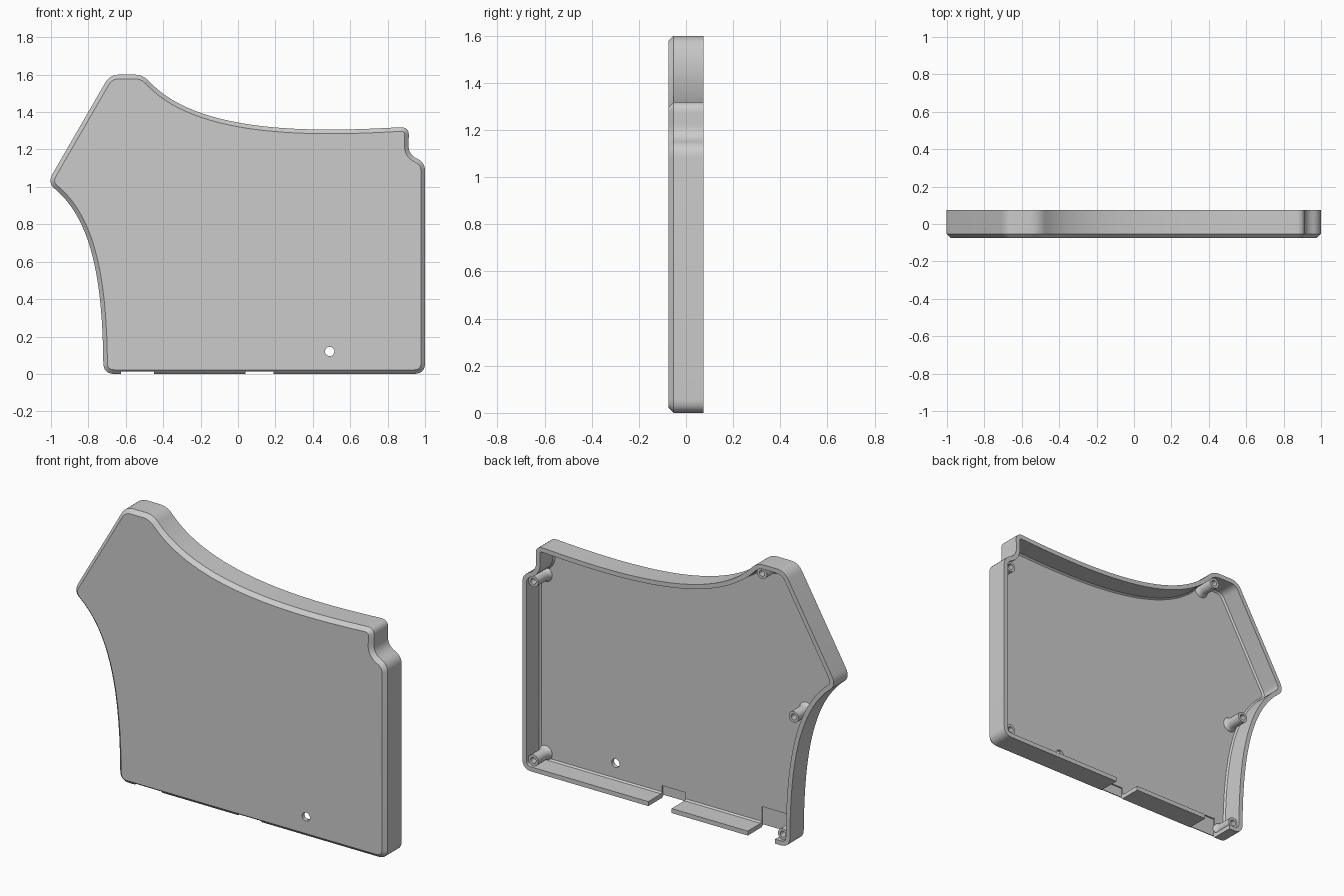
import bpy, bmesh, math
from mathutils import Vector, Matrix

cube = bpy.data.objects.get("Cube")
if cube:
    bpy.data.objects.remove(cube, do_unlink=True)

grey = bpy.data.materials.new("light_grey")
grey.use_nodes = True
grey.diffuse_color = (0.6, 0.6, 0.6, 1)
grey.node_tree.nodes["Principled BSDF"].inputs["Base Color"].default_value = (0.6, 0.6, 0.6, 1)

FRONT, BACK, FLOOR = -0.075, 0.075, -0.053


def make_object(name, bm):
    bmesh.ops.recalc_face_normals(bm, faces=bm.faces)
    mesh = bpy.data.meshes.new(name)
    bm.to_mesh(mesh)
    bm.free()
    mesh.materials.append(grey)
    obj = bpy.data.objects.new(name, mesh)
    bpy.context.collection.objects.link(obj)
    return obj


def activate(obj):
    bpy.ops.object.select_all(action='DESELECT')
    obj.select_set(True)
    bpy.context.view_layer.objects.active = obj


def smooth(obj):
    activate(obj)
    bpy.ops.object.shade_smooth_by_angle(angle=math.radians(30))


def cubic(a, b, c, d, t0, t1, steps=28):
    pts = []
    for i in range(steps + 1):
        t = t0 + (t1 - t0) * i / steps
        u = 1 - t
        pts.append(a * u**3 + b * 3 * u * u * t + c * 3 * u * t * t + d * t**3)
    return pts


def blend(a, p, b, steps=8):
    """Rounded corner from a to b around p, end points left out."""
    ts = [i / steps for i in range(1, steps)]
    return [a * (1 - t)**2 + p * 2 * t * (1 - t) + b * t * t for t in ts]


def toward(p, q, d):
    return p + (q - p).normalized() * d


# Outline in x and z, counter-clockwise from the bottom left corner
base_l, base_r = Vector((-0.72, 0)), Vector((1, 0))
step_low, step_in = Vector((1, 1.13)), Vector((0.91, 1.175))
top_r, top_mid = Vector((0.915, 1.322)), Vector((-0.505, 1.6))
top_l, tip = Vector((-0.685, 1.6)), Vector((-1.02, 1.02))
top_curve = cubic(top_r, Vector((0.35, 1.285)), Vector((-0.27, 1.29)), top_mid, 0.03, 0.955)
side_curve = cubic(tip, Vector((-0.78, 0.86)), Vector((-0.72, 0.5)), base_l, 0.06, 0.96)


def straight_corner(prev, p, nxt, d):
    a, b = toward(p, prev, d), toward(p, nxt, d)
    return [a] + blend(a, p, b) + [b]


def curve_start(prev, p, curve, d):
    a = toward(p, prev, d)
    return [a] + blend(a, p, curve[0]) + curve


def curve_end(curve, p, nxt, d):
    b = toward(p, nxt, d)
    return blend(curve[-1], p, b) + [b]


outline = curve_end(side_curve, base_l, base_r, 0.06)
outline += straight_corner(base_l, base_r, step_low, 0.06)
outline += straight_corner(base_r, step_low, step_in, 0.045)
outline += straight_corner(step_low, step_in, top_r, 0.05)
outline += curve_start(step_in, top_r, top_curve, 0.05)
outline += curve_end(top_curve, top_mid, top_l, 0.05)
outline += straight_corner(top_mid, top_l, tip, 0.05)
outline += curve_start(top_l, tip, side_curve, 0.06)


def inset(points, d):
    result = []
    for i, p in enumerate(points):
        e1 = (p - points[i - 1]).normalized()
        e2 = (points[(i + 1) % len(points)] - p).normalized()
        n = Vector((-(e1 + e2).y, (e1 + e2).x)).normalized()
        result.append(p + n * d / max(0.5, n.dot(Vector((-e1.y, e1.x)))))
    return result


# Open-backed tray: chamfered front, side wall, rim, inner wall, floor
bm = bmesh.new()
rings = []
for depth, y in [(0.022, FRONT), (0, FLOOR), (0, BACK), (0.026, BACK), (0.026, -0.043), (0.034, FLOOR)]:
    rings.append([bm.verts.new((p.x, y, p.y)) for p in inset(outline, depth)])
for r1, r2 in zip(rings, rings[1:]):
    for i in range(len(r1)):
        j = (i + 1) % len(r1)
        bm.faces.new((r1[i], r1[j], r2[j], r2[i]))
bm.faces.new(rings[0])
bm.faces.new(rings[-1])
case = make_object("case_shell", bm)


def cut(bm):
    cutter = make_object("cutter", bm)
    cutter.hide_render = True
    mod = case.modifiers.new("cut", 'BOOLEAN')
    mod.operation, mod.solver, mod.object = 'DIFFERENCE', 'EXACT', cutter
    activate(case)
    bpy.ops.object.modifier_apply(modifier=mod.name)
    bpy.data.objects.remove(cutter, do_unlink=True)


def cut_box(x0, x1, y0, y1, z0, z1):
    bm = bmesh.new()
    bmesh.ops.create_cube(bm, size=1)
    for v in bm.verts:
        v.co = (x1 if v.co.x > 0 else x0, y1 if v.co.y > 0 else y0, z1 if v.co.z > 0 else z0)
    cut(bm)


# Port notches through the bottom wall, with shallow recesses in the floor
for x0, x1, height in [(-0.625, -0.45, 0.12), (0.04, 0.19, 0.07)]:
    cut_box(x0, x1, -0.062, 0.2, -0.1, height)
    cut_box(x0, x1, -0.2, 0.2, -0.1, 0.014)

# Round hole through the front plate
bm = bmesh.new()
place = Matrix.Translation((0.49, FLOOR, 0.12)) @ Matrix.Rotation(math.pi / 2, 4, 'X')
bmesh.ops.create_cone(bm, cap_ends=True, segments=32, radius1=0.025, radius2=0.025, depth=0.2, matrix=place)
cut(bm)
smooth(case)


# Screw posts with flared feet and blind holes
def screw_post(name, x, z, sides=28):
    foot = FLOOR - 0.005
    profile = [(0.046, foot), (0.039, -0.046), (0.034, -0.036), (0.032, -0.02),
               (0.032, 0.06), (0.017, 0.06), (0.017, -0.03)]
    bm = bmesh.new()
    rings = []
    for r, y in profile:
        angles = [2 * math.pi * i / sides for i in range(sides)]
        rings.append([bm.verts.new((x + r * math.cos(a), y, z + r * math.sin(a))) for a in angles])
    for r1, r2 in zip(rings, rings[1:]):
        for i in range(sides):
            j = (i + 1) % sides
            bm.faces.new((r1[i], r1[j], r2[j], r2[i]))
    bm.faces.new(rings[0])
    bm.faces.new(rings[-1])
    smooth(make_object(name, bm))


for name, x, z in [("upper_left", 0.94, 1.1), ("lower_left", 0.94, 0.06), ("top", -0.53, 1.54),
                   ("side", -0.735, 0.76), ("lower_right", -0.665, 0.06)]:
    screw_post("screw_post_" + name, x, z)
